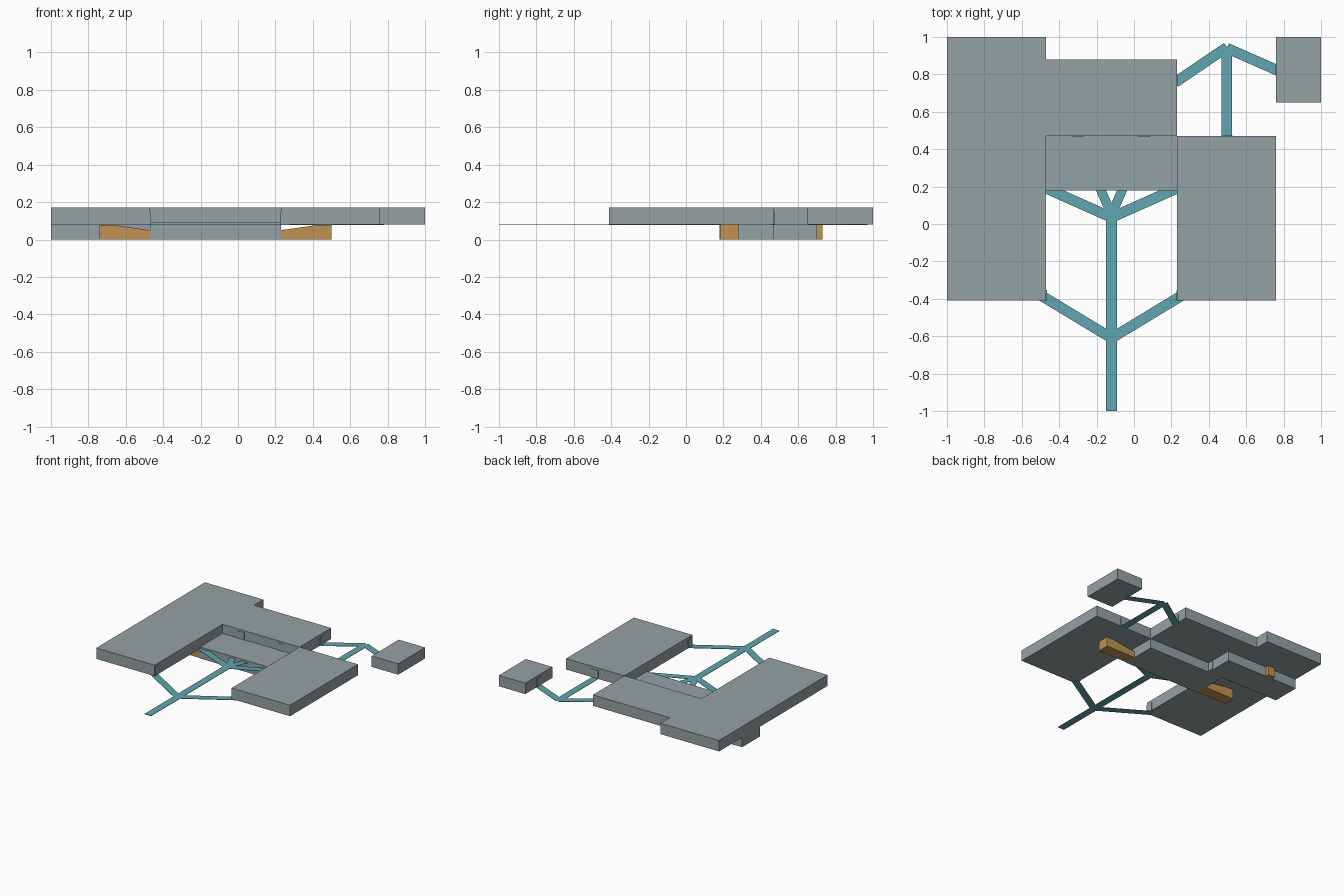
import bpy, bmesh, math
from mathutils import Vector

if "Cube" in bpy.data.objects:
    bpy.data.objects.remove(bpy.data.objects["Cube"])


def material(name, rgb):
    m = bpy.data.materials.new(name)
    m.diffuse_color = (*rgb, 1)
    m.use_nodes = True
    m.node_tree.nodes["Principled BSDF"].inputs["Base Color"].default_value = m.diffuse_color
    return m


GREY = material("slate grey", (0.30, 0.36, 0.38))
TEAL = material("path teal", (0.115, 0.38, 0.44))
OCHRE = material("ramp ochre", (0.53, 0.29, 0.085))


def prism(name, outline, lo, hi, mat, axis="z"):
    """Extrude a flat outline along z, or an x-z outline along y."""
    bm = bmesh.new()
    place = (lambda a, b, h: (a, b, h)) if axis == "z" else (lambda a, b, h: (a, h, b))
    face = bm.faces.new([bm.verts.new(place(a, b, lo)) for a, b in outline])
    new = bmesh.ops.extrude_face_region(bm, geom=[face])["geom"]
    shift = (0, 0, hi - lo) if axis == "z" else (0, hi - lo, 0)
    bmesh.ops.translate(bm, verts=[v for v in new if isinstance(v, bmesh.types.BMVert)], vec=shift)
    bmesh.ops.recalc_face_normals(bm, faces=bm.faces)
    mesh = bpy.data.meshes.new(name)
    bm.to_mesh(mesh)
    bm.free()
    mesh.materials.append(mat)
    ob = bpy.data.objects.new(name, mesh)
    bpy.context.collection.objects.link(ob)
    return ob


def box(name, x0, x1, y0, y1, z0, z1, mat=GREY):
    return prism(name, [(x0, y0), (x1, y0), (x1, y1), (x0, y1)], z0, z1, mat)


def path(name, start, end, width=0.056):
    a, b = Vector(start), Vector(end)
    d = (b - a).normalized()
    n = Vector((-d.y, d.x)) * width / 2
    return prism(name, [a - n, b - n, b + n, a + n], 0.078, 0.081, TEAL)


LOW, TOP = 0.08, 0.17

# Upper halls
prism("west_hall", [(-1, -0.41), (-0.47, -0.41), (-0.47, 0.47), (0.23, 0.47),
                    (0.23, 0.88), (-0.47, 0.88), (-0.47, 1), (-1, 1)], LOW, TOP, GREY)
box("east_hall", 0.23, 0.76, -0.41, 0.47, LOW, TOP)
box("outer_hut", 0.76, 1, 0.65, 1, LOW, TOP)

# Sunken rooms
box("centre_room", -0.47, 0.23, 0.18, 0.47, 0, 0.095)
box("rear_cellar", -1, -0.34, 0.47, 0.70, 0, LOW)

# Ramps that sink towards the centre room, and the cellar hatch
prism("ramps", [(-0.74, 0), (0.5, 0), (0.5, 0.079), (0.42, 0.077), (0.23, 0.05),
                (-0.12, 0.01), (-0.47, 0.05), (-0.66, 0.077), (-0.74, 0.079)],
      0.185, 0.28, OCHRE, axis="y")
box("cellar_hatch", -0.77, -0.71, 0.70, 0.73, 0, 0.079, OCHRE)

# Front walkway with its fork and fan
path("front_walk", (-0.12, -1), (-0.12, 0.06), 0.06)
for side in (-1, 1):
    path("fork_path", (-0.12, -0.61), (-0.12 + side * 0.38, -0.38))
    path("outer_fan_path", (-0.12, 0.035), (-0.12 + side * 0.37, 0.20))
    path("inner_fan_path", (-0.12, 0.05), (-0.12 + side * 0.065, 0.20), 0.05)

# Rear walkway to the hut
path("rear_walk", (0.497, 0.46), (0.497, 0.95))
path("rear_west_path", (0.497, 0.945), (0.22, 0.757))
path("rear_east_path", (0.497, 0.94), (0.77, 0.82))

# Doors: plates on the walls where the paths arrive
T = 0.004
for x in (-0.30, 0.055):
    box("courtyard_door", x - 0.03, x + 0.03, 0.47 - T, 0.47, 0.095, 0.155)
box("rear_door", 0.467, 0.527, 0.47, 0.47 + T, 0.081, 0.15)
for x, y, s in ((-0.47, -0.38, 1), (0.23, -0.38, -1), (0.23, 0.765, 1), (0.76, 0.825, -1)):
    box("side_door", min(x, x + s * T), max(x, x + s * T), y - 0.028, y + 0.028, 0.081, 0.15)
box("cellar_door", -0.34, -0.34 + T, 0.47, 0.52, 0.01, 0.075)
